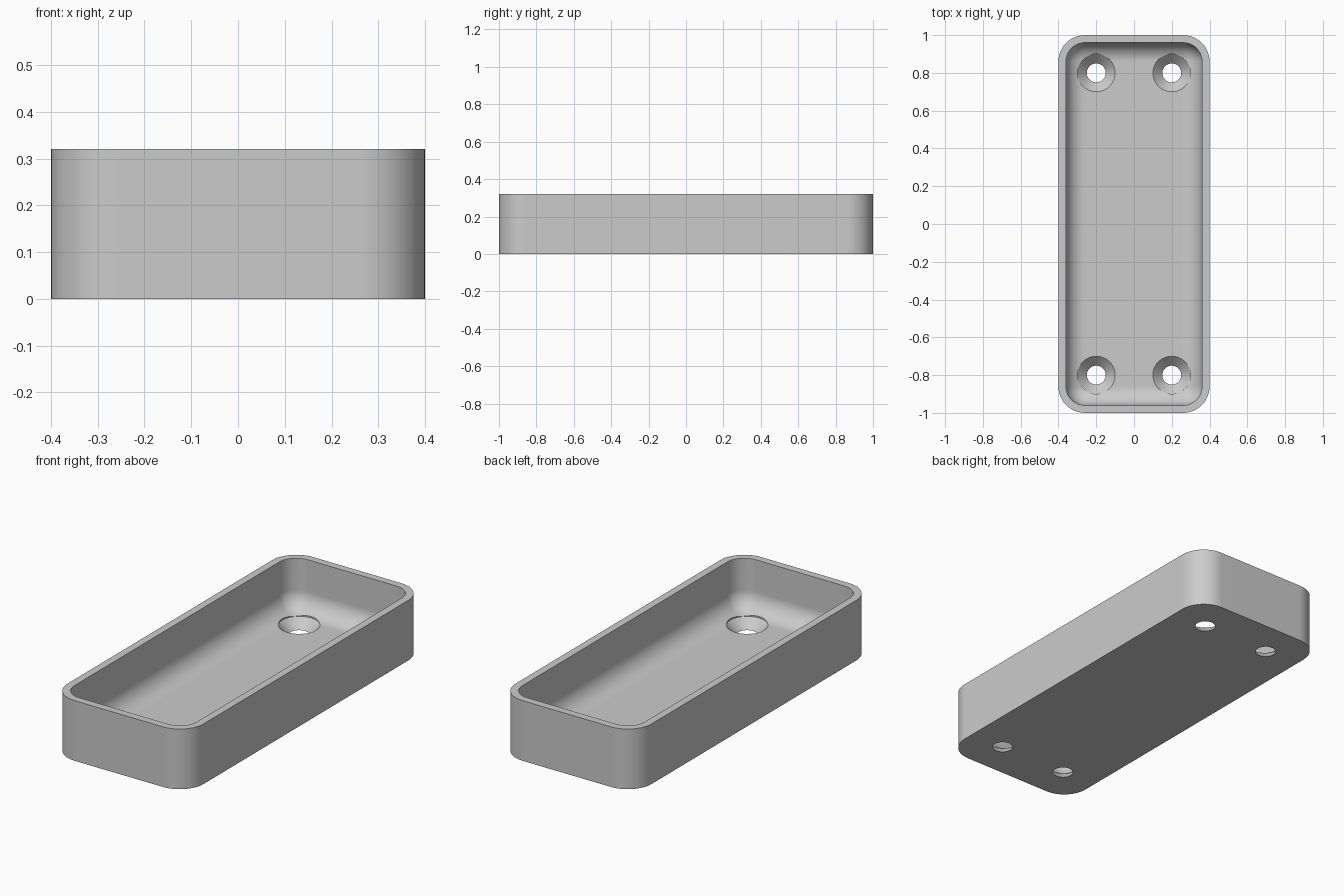
import bpy
import bmesh
from math import sin, cos, pi, radians

cube = bpy.data.objects.get("Cube")
if cube:
    bpy.data.objects.remove(cube, do_unlink=True)

HALF_X, HALF_Y, HEIGHT = 0.4, 1.0, 0.32
CORNER, WALL, FLOOR, FILLET = 0.14, 0.04, 0.05, 0.1
HOLE, HEAD = 0.05, 0.1
STEPS = 12

grey = bpy.data.materials.new("plain grey")
grey.use_nodes = True
colour = (0.6, 0.6, 0.6, 1)
grey.diffuse_color = colour
grey.node_tree.nodes["Principled BSDF"].inputs["Base Color"].default_value = colour


def new_object(name, bm):
    bmesh.ops.recalc_face_normals(bm, faces=bm.faces)
    mesh = bpy.data.meshes.new(name)
    bm.to_mesh(mesh)
    bm.free()
    mesh.materials.append(grey)
    obj = bpy.data.objects.new(name, mesh)
    bpy.context.collection.objects.link(obj)
    return obj


def loft(bm, rings):
    """Join closed rings of points with quads and cap both ends."""
    loops = [[bm.verts.new(p) for p in ring] for ring in rings]
    n = len(loops[0])
    for a, b in zip(loops, loops[1:]):
        for i in range(n):
            j = (i + 1) % n
            bm.faces.new((a[i], a[j], b[j], b[i]))
    bm.faces.new(loops[0])
    bm.faces.new(loops[-1])


def rounded_ring(inset, z):
    """Rounded rectangle, inset from the outer wall."""
    r = CORNER - inset
    ring = []
    for q, (sx, sy) in enumerate([(1, 1), (-1, 1), (-1, -1), (1, -1)]):
        for i in range(STEPS + 1):
            a = (q + i / STEPS) * pi / 2
            ring.append((sx * (HALF_X - CORNER) + r * cos(a),
                         sy * (HALF_Y - CORNER) + r * sin(a), z))
    return ring


def circle(x, y, r, z, n=48):
    return [(x + r * cos(2 * pi * i / n), y + r * sin(2 * pi * i / n), z)
            for i in range(n)]


# Tray: outer wall, rim, inner wall, then a rounded run into the floor
rings = [rounded_ring(0, 0), rounded_ring(0, HEIGHT), rounded_ring(WALL, HEIGHT)]
for i in range(STEPS + 1):
    a = i / STEPS * pi / 2
    rings.append(rounded_ring(WALL + FILLET * (1 - cos(a)),
                              FLOOR + FILLET * (1 - sin(a))))
bm = bmesh.new()
loft(bm, rings)
bmesh.ops.remove_doubles(bm, verts=bm.verts, dist=1e-5)
tray = new_object("tray", bm)

# Countersunk screw holes, one near each corner
bm = bmesh.new()
slope = (HEAD - HOLE) / FLOOR
for x in (-0.2, 0.2):
    for y in (-0.8, 0.8):
        loft(bm, [circle(x, y, HOLE - 0.02 * slope, -0.02),
                  circle(x, y, HEAD, FLOOR),
                  circle(x, y, HEAD, FLOOR + 0.1)])
        # Straight bore keeps the opening at full size underneath
cutter = new_object("screw_hole_cutter", bm)
cutter.hide_render = True

cut = tray.modifiers.new("screw holes", "BOOLEAN")
cut.operation = "DIFFERENCE"
cut.solver = "EXACT"
cut.object = cutter
bpy.context.view_layer.update()
bpy.ops.object.select_all(action="DESELECT")
tray.select_set(True)
bpy.context.view_layer.objects.active = tray
bpy.ops.object.modifier_apply(modifier=cut.name)
bpy.data.objects.remove(cutter, do_unlink=True)

# Smooth curves, crisp rim and hole edges
bpy.ops.object.shade_smooth_by_angle(angle=radians(30))
weighted = tray.modifiers.new("even shading", "WEIGHTED_NORMAL")
weighted.keep_sharp = True
